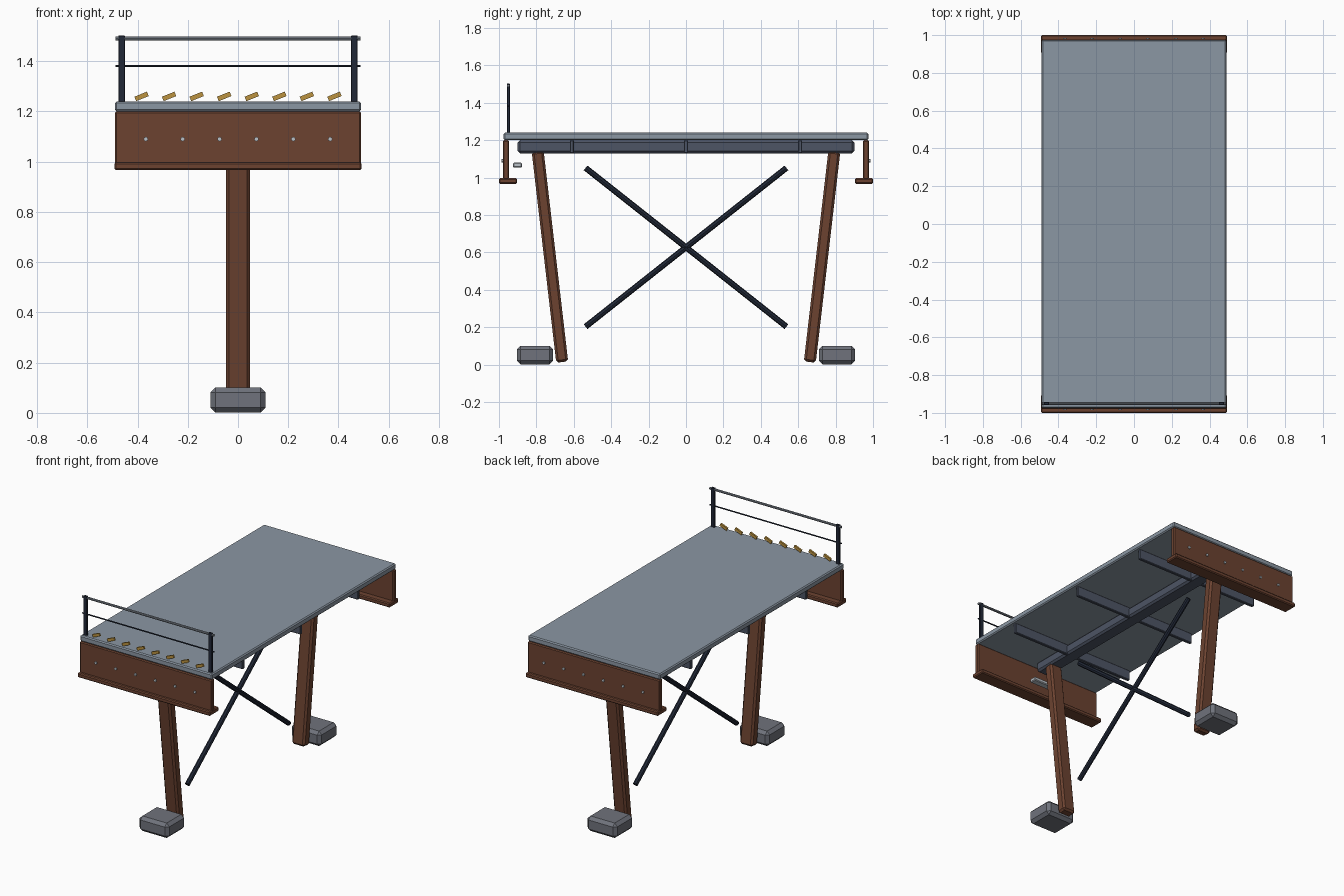
import bpy, bmesh
from math import atan2, radians, pi
from mathutils import Vector

if "Cube" in bpy.data.objects:
    bpy.data.objects.remove(bpy.data.objects["Cube"])


def mat(name, rgb):
    m = bpy.data.materials.new(name)
    m.diffuse_color = (*rgb, 1)
    m.use_nodes = True
    m.node_tree.nodes["Principled BSDF"].inputs["Base Color"].default_value = m.diffuse_color
    return m


DECK = mat("deck_grey", (0.26, 0.31, 0.37))
RUST = mat("rust_brown", (0.15, 0.055, 0.03))
STEEL = mat("blue_steel", (0.075, 0.09, 0.13))
DARK = mat("dark_navy", (0.015, 0.021, 0.038))
STONE = mat("concrete", (0.16, 0.17, 0.20))
BOLT = mat("pale_metal", (0.5, 0.54, 0.58))
RAIL = mat("rail_grey", (0.22, 0.25, 0.29))
YELLOW = mat("yellow", (0.5, 0.29, 0.05))


def finish(bm, name, m, loc, rot):
    me = bpy.data.meshes.new(name)
    bm.to_mesh(me)
    bm.free()
    me.materials.append(m)
    ob = bpy.data.objects.new(name, me)
    ob.location, ob.rotation_euler = loc, rot
    bpy.context.collection.objects.link(ob)
    return ob


def box(name, loc, size, m, bevel=0.0, rot=(0, 0, 0)):
    bm = bmesh.new()
    bmesh.ops.create_cube(bm, size=1)
    bmesh.ops.scale(bm, vec=size, verts=bm.verts)
    if bevel:
        bmesh.ops.bevel(bm, geom=bm.edges[:], offset=bevel, segments=1,
                        affect='EDGES', profile=0.5)
    return finish(bm, name, m, loc, rot)


def rod(name, a, b, r, m, sides=8):
    a, b = Vector(a), Vector(b)
    bm = bmesh.new()
    bmesh.ops.create_cone(bm, cap_ends=True, segments=sides, radius1=r,
                          radius2=r, depth=(b - a).length)
    rot = (b - a).to_track_quat('Z', 'Y').to_euler()
    return finish(bm, name, m, (a + b) / 2, rot)


# deck and its supporting frame
box("deck", (0, 0, 1.22), (0.98, 1.95, 0.04), DECK, 0.007)
box("centre_beam", (0, 0, 1.165), (0.1, 1.8, 0.07), STEEL, 0.012)
for i, y in enumerate((-0.61, 0, 0.61)):
    box(f"cross_joist_{i}", (0, y, 1.166), (0.94, 0.022, 0.07), STEEL, 0.004)

# end girders, legs and feet, mirrored front to back
for s, end in ((-1, "front"), (1, "back")):
    box(f"{end}_girder_web", (0, s * 0.963, 1.094), (0.98, 0.032, 0.212), RUST, 0.006)
    box(f"{end}_girder_flange", (0, s * 0.952, 0.982), (0.984, 0.096, 0.03), RUST, 0.006)
    for i in range(6):
        x = -0.367 + i * 0.1468
        rod(f"{end}_bolt_{i}", (x, s * 0.97, 1.09), (x, s * 0.986, 1.09), 0.009, BOLT)
    top, low = Vector((0, s * 0.793, 1.14)), Vector((0, s * 0.662, 0.014))
    d = top - low
    box(f"{end}_leg", (top + low) / 2, (0.094, 0.064, d.length), RUST, 0.012,
        (atan2(-d.y, d.z), 0, 0))
    box(f"{end}_foot", (0, s * 0.807, 0.051), (0.22, 0.194, 0.1), STONE, 0.02)
    rod(f"brace_{end}", (0, s * 0.537, 1.052), (0, -s * 0.537, 0.203), 0.016, DARK)

# small plate hung behind the front girder
box("front_bearing_plate", (0, -0.901, 1.067), (0.16, 0.048, 0.026), BOLT, 0.005)

# guard rail at the front
for s, side in ((-1, "left"), (1, "right")):
    box(f"{side}_rail_post", (s * 0.463, -0.95, 1.367), (0.027, 0.016, 0.272), DARK, 0.003)
rod("top_rail", (-0.488, -0.95, 1.491), (0.488, -0.95, 1.491), 0.008, RAIL)
rod("middle_rail", (-0.488, -0.95, 1.381), (0.488, -0.95, 1.381), 0.0045, DARK)

# slanted warning stripes under the rail
for i in range(8):
    box(f"warning_stripe_{i}", (-0.384 + i * 0.1097, -0.95, 1.26),
        (0.054, 0.012, 0.019), YELLOW, 0, (0, radians(-22), 0))
